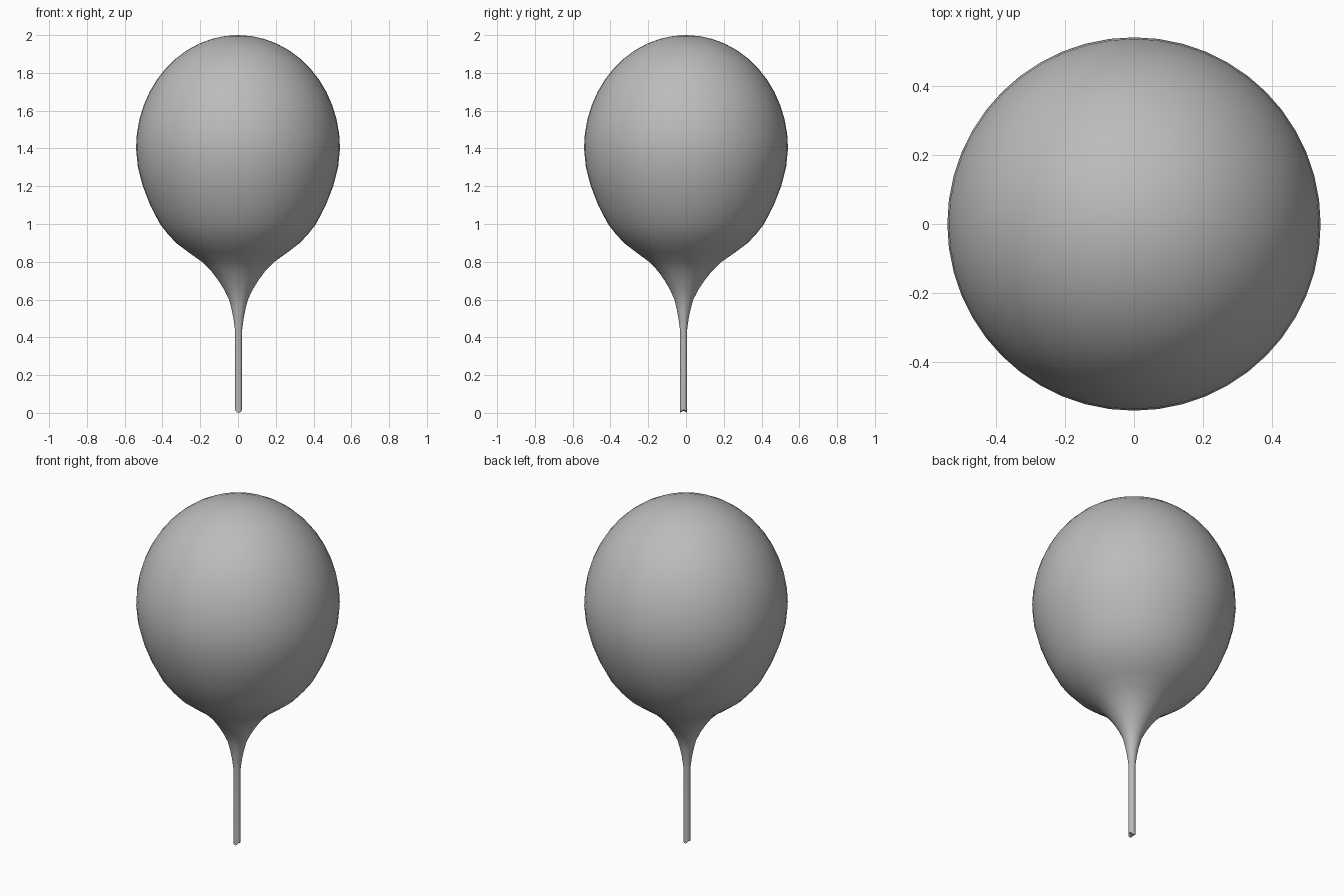
import bpy, bmesh, math

cube = bpy.data.objects.get("Cube")
if cube:
    bpy.data.objects.remove(cube, do_unlink=True)

SIDES = 48
CENTRE_Z, RADIUS, RISE = 1.4, 0.54, 0.6

grey = bpy.data.materials.new("plain grey")
grey.use_nodes = True
colour = (0.5, 0.5, 0.5, 1)
grey.diffuse_color = colour
grey.node_tree.nodes["Principled BSDF"].inputs["Base Color"].default_value = colour

# Profile of stem, flared neck and lower bulb: (radius, height)
profile = [(0.019, 0.008), (0.019, 0.2), (0.019, 0.44), (0.027, 0.5),
           (0.037, 0.55), (0.05, 0.6), (0.074, 0.65), (0.105, 0.7),
           (0.142, 0.75), (0.192, 0.8), (0.262, 0.85), (0.328, 0.9),
           (0.374, 0.95), (0.413, 1.0), (0.465, 1.1), (0.504, 1.2),
           (0.53, 1.3)]
# Upper bulb follows an ellipse
for i in range(12):
    a = i / 12 * math.pi / 2
    profile.append((RADIUS * math.cos(a), CENTRE_Z + RISE * math.sin(a)))


def stem_offset(z):
    """The stem sits a little off the bulb's axis."""
    t = min(max((0.95 - z) / 0.45, 0), 1)
    t = t * t * (3 - 2 * t)
    return 0.003 * t, -0.013 * t


bm = bmesh.new()
rings = []
for r, z in profile:
    ox, oy = stem_offset(z)
    ring = []
    for k in range(SIDES):
        a = 2 * math.pi * k / SIDES
        # The open end of the stem is cut slightly unevenly
        dz = 0.008 * math.cos(2 * a) if z < 0.1 else 0
        ring.append(bm.verts.new((ox + r * math.cos(a), oy + r * math.sin(a), z + dz)))
    rings.append(ring)
for low, high in zip(rings, rings[1:]):
    for k in range(SIDES):
        n = (k + 1) % SIDES
        bm.faces.new((low[k], low[n], high[n], high[k]))

# Crown and stem end
tip = bm.verts.new((0, 0, CENTRE_Z + RISE))
end = bm.verts.new((0.003, -0.013, 0.012))
for k in range(SIDES):
    n = (k + 1) % SIDES
    bm.faces.new((rings[-1][k], rings[-1][n], tip))
    bm.faces.new((rings[0][n], rings[0][k], end))

mesh = bpy.data.meshes.new("bulb_and_stem")
bm.to_mesh(mesh)
bm.free()
mesh.materials.append(grey)
bulb = bpy.data.objects.new("bulb_and_stem", mesh)
bpy.context.collection.objects.link(bulb)

bpy.context.view_layer.objects.active = bulb
bulb.select_set(True)
bpy.ops.object.shade_smooth_by_angle(angle=math.radians(50))
